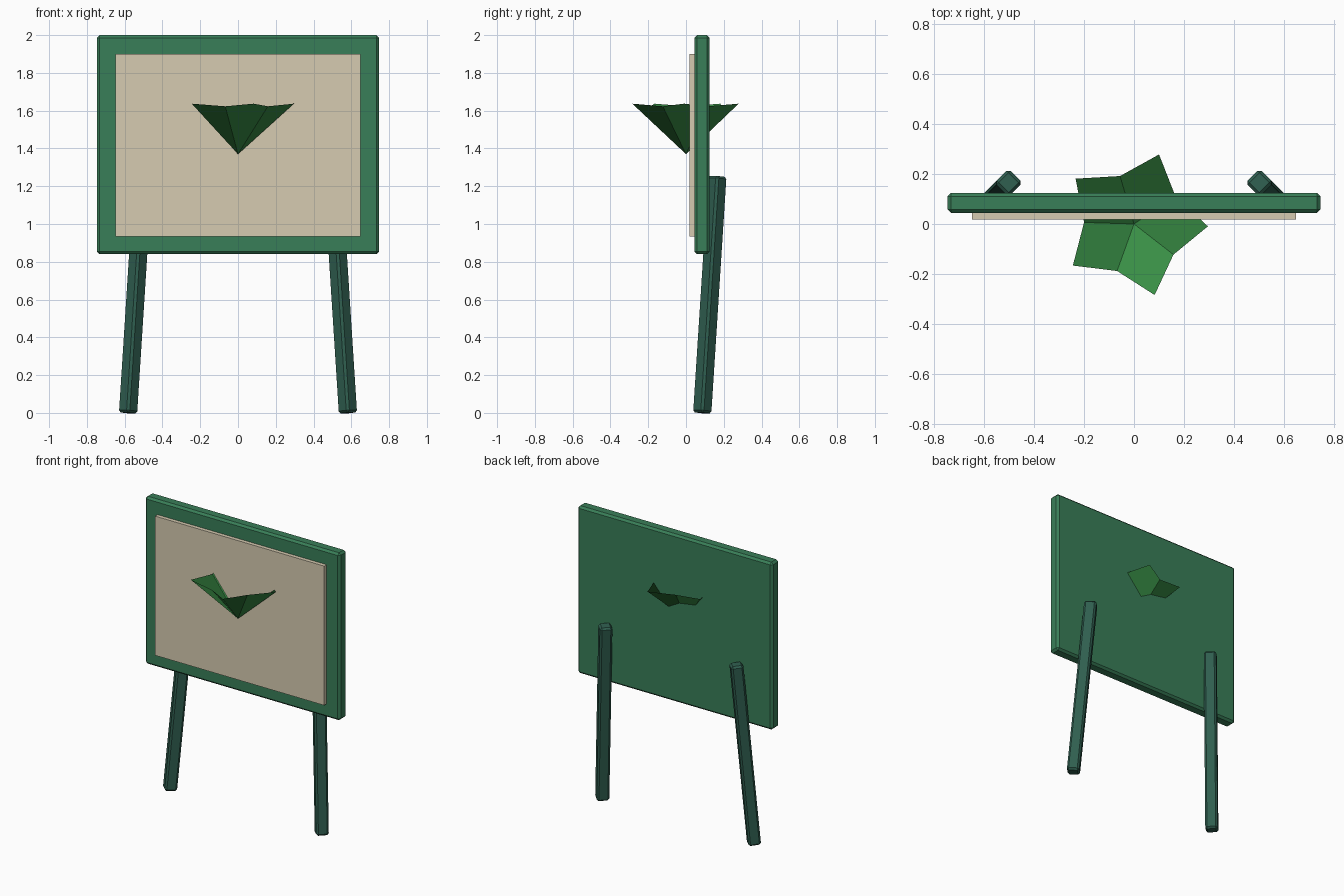
import bpy, bmesh, math
from mathutils import Vector, Matrix

if "Cube" in bpy.data.objects:
    bpy.data.objects.remove(bpy.data.objects["Cube"])


def material(name, rgb):
    def lin(c):
        c /= 255
        return c / 12.92 if c <= 0.04045 else ((c + 0.055) / 1.055) ** 2.4
    m = bpy.data.materials.new(name)
    m.diffuse_color = (*[lin(c) for c in rgb], 1)
    m.use_nodes = True
    m.node_tree.nodes["Principled BSDF"].inputs["Base Color"].default_value = m.diffuse_color
    return m


def add_object(name, bm, mat):
    mesh = bpy.data.meshes.new(name)
    bm.to_mesh(mesh)
    bm.free()
    mesh.materials.append(mat)
    ob = bpy.data.objects.new(name, mesh)
    bpy.context.collection.objects.link(ob)
    return ob


def box(name, size, matrix, mat, bevel=0):
    bm = bmesh.new()
    bmesh.ops.create_cube(bm, size=1)
    bmesh.ops.scale(bm, vec=size, verts=bm.verts)
    if bevel:
        bmesh.ops.bevel(bm, geom=bm.edges[:], offset=bevel, segments=1,
                        profile=0.5, affect='EDGES')
    bm.transform(matrix)
    return add_object(name, bm, mat)


board_green = material("board green", (57, 126, 88))
panel_beige = material("panel beige", (214, 203, 177))
leg_green = material("dark leg green", (47, 94, 79))
leaf_green = material("leaf green", (57, 143, 70))

# Sign board and raised panel on its front
box("board", (1.494, 0.08, 1.16), Matrix.Translation((0, 0.085, 1.42)), board_green, 0.014)
box("panel", (1.296, 0.045, 0.965), Matrix.Translation((0, 0.041, 1.4175)), panel_beige)

# Splayed legs, turned 45 degrees with chamfered edges
for side, label in ((-1, "left"), (1, "right")):
    foot = Vector((side * 0.582, 0.086, 0.0))
    head = Vector((side * 0.502, 0.166, 1.252))
    axis = head - foot
    tilt = Vector((0, 0, 1)).rotation_difference(axis).to_matrix().to_4x4()
    place = Matrix.Translation((foot + head) / 2) @ tilt @ Matrix.Rotation(math.pi / 4, 4, 'Z')
    box(label + "_leg", (0.08, 0.08, axis.length), place, leg_green, 0.012)

# Five-leaf star emblem opening upward from a point
bm = bmesh.new()
base = bm.verts.new((0, 0, 1.37))
rim = []
for i in range(10):
    a = math.radians(36 * i - 1.8)
    r, z = (0.296, 1.637) if i % 2 == 0 else (0.2, 1.623)
    rim.append(bm.verts.new((r * math.cos(a), r * math.sin(a), z)))
for i in range(0, 10, 2):
    bm.faces.new((base, rim[i - 1], rim[i], rim[i + 1]))
add_object("leaf_star", bm, leaf_green)
